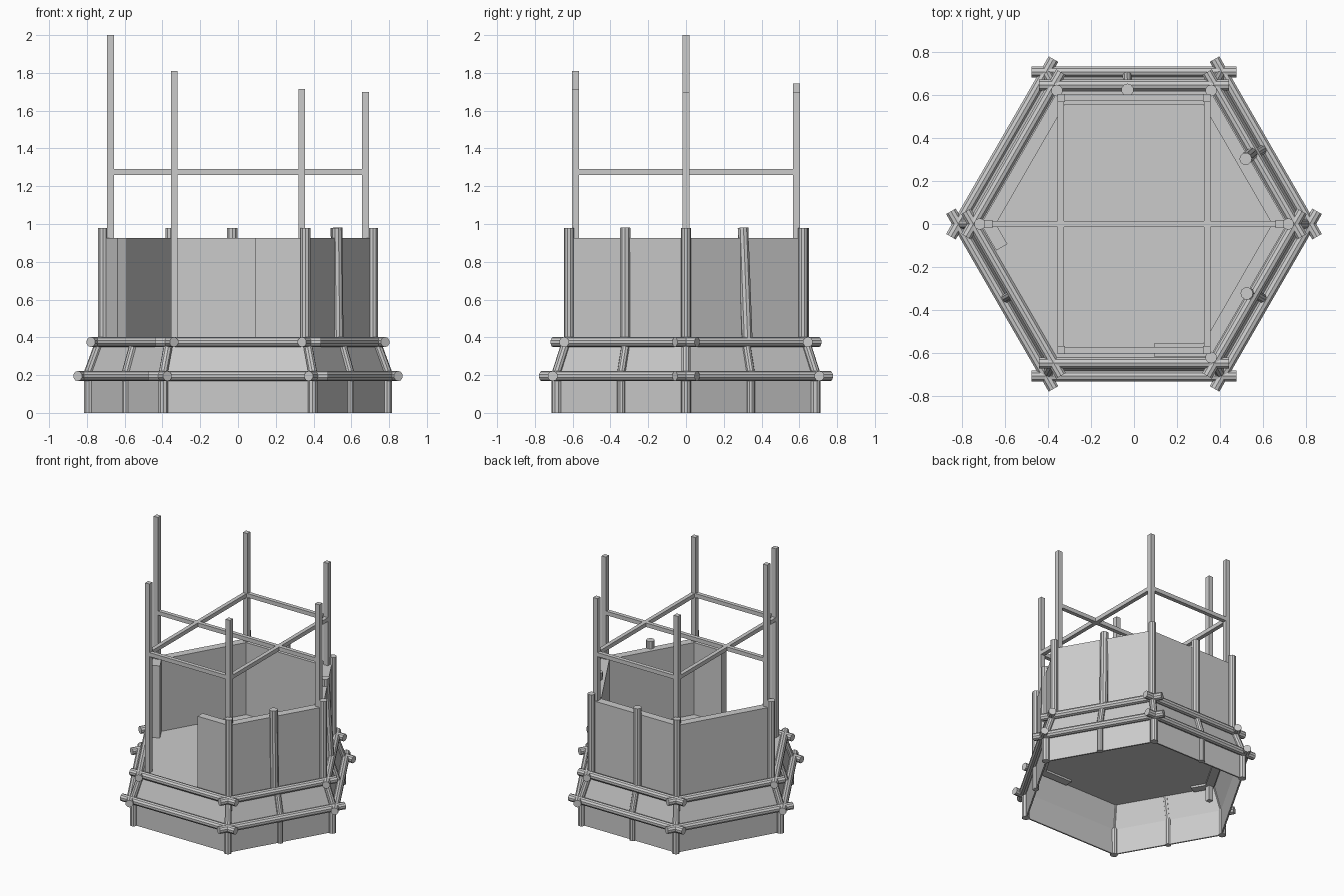
import bpy, bmesh, math
from mathutils import Vector

if "Cube" in bpy.data.objects:
    bpy.data.objects.remove(bpy.data.objects["Cube"])


def corner(k, r, z=0.0):
    a = math.radians(60 * k)
    return Vector((r * math.cos(a), r * math.sin(a), z))


def on_side(k, r, t=0.5, z=0.0):
    return corner(k, r, z).lerp(corner(k + 1, r, z), t)


def finish(name, bm):
    bmesh.ops.recalc_face_normals(bm, faces=bm.faces)
    me = bpy.data.meshes.new(name)
    bm.to_mesh(me)
    bm.free()
    ob = bpy.data.objects.new(name, me)
    bpy.context.collection.objects.link(ob)
    return ob


def log(name, a, b, r=0.027, sides=10):
    a, b = Vector(a), Vector(b)
    d = b - a
    bm = bmesh.new()
    bmesh.ops.create_cone(bm, cap_ends=True, segments=sides, radius1=r, radius2=r, depth=d.length)
    bm.transform(d.to_track_quat('Z', 'Y').to_matrix().to_4x4())
    bmesh.ops.translate(bm, vec=(a + b) / 2, verts=bm.verts)
    return finish(name, bm)


def box(name, lo, hi):
    lo, hi = Vector(lo), Vector(hi)
    bm = bmesh.new()
    bmesh.ops.create_cube(bm, size=1)
    bmesh.ops.scale(bm, vec=hi - lo, verts=bm.verts)
    bmesh.ops.translate(bm, vec=(lo + hi) / 2, verts=bm.verts)
    return finish(name, bm)


def prism(name, pts, z0, z1):
    bm = bmesh.new()
    f = bm.faces.new([bm.verts.new((p.x, p.y, z0)) for p in pts])
    ext = bmesh.ops.extrude_face_region(bm, geom=[f])
    top = [v for v in ext['geom'] if isinstance(v, bmesh.types.BMVert)]
    bmesh.ops.translate(bm, vec=(0, 0, z1 - z0), verts=top)
    return finish(name, bm)


# Hexagonal base skirt: upright band, then a sloping band
bm = bmesh.new()
rings = [[bm.verts.new(corner(k, r, z)) for k in range(6)]
         for r, z in ((0.79, 0), (0.79, 0.195), (0.725, 0.375))]
for lo, hi in zip(rings, rings[1:]):
    for k in range(6):
        n = (k + 1) % 6
        bm.faces.new((lo[k], lo[n], hi[n], hi[k]))
skirt = finish("base_skirt", bm)
mod = skirt.modifiers.new("thickness", 'SOLIDIFY')
mod.thickness = 0.012

# Floor
prism("floor", [corner(k, 0.725) for k in range(6)], 0.355, 0.38)

# Parapet walls, with an opening at the front left
spans = {0: (0, 1), 1: (0, 1), 2: (0, 1), 3: (0, 0.2), 4: (0.63, 1), 5: (0, 1)}
R_OUT, THICK = 0.71, 0.06
for k, (t0, t1) in spans.items():
    a, b = on_side(k, R_OUT, t0), on_side(k, R_OUT, t1)
    along = (corner(k + 1, 1) - corner(k, 1)).normalized()
    inward = -on_side(k, 1).normalized() * THICK
    miter = THICK * math.tan(math.radians(30))
    ai = a + inward + along * (miter if t0 == 0 else 0)
    bi = b + inward - along * (miter if t1 == 1 else 0)
    prism(f"parapet_wall_{k}", [a, b, bi, ai], 0.34, 0.925)

# Horizontal log rails crossing at the corners
for name, r, z in (("lower_rail", 0.815, 0.195), ("upper_rail", 0.745, 0.375)):
    for k in range(6):
        a, b = corner(k, r, z), corner(k + 1, r, z)
        d = (b - a).normalized() * 0.068
        log(f"{name}_{k}", a - d, b + d)

# Corner posts in three stages; the opening has no upper post
for k in range(6):
    log(f"base_post_{k}", corner(k, 0.79, 0), corner(k, 0.79, 0.2))
    log(f"slope_post_{k}", corner(k, 0.80, 0.19), corner(k, 0.73, 0.38), 0.024)
    if k != 4:
        log(f"parapet_post_{k}", corner(k, 0.715, 0.36), corner(k, 0.715, 0.98))

# Posts at the middle of some sides
for k in (0, 1, 3, 5):
    t = 0.54 if k == 1 else 0.5
    log(f"base_mid_post_{k}", on_side(k, 0.79, t, 0), on_side(k, 0.79, t, 0.2), 0.022)
    log(f"slope_mid_post_{k}", on_side(k, 0.80, t, 0.19), on_side(k, 0.73, t, 0.38), 0.022)
log("back_mid_post", (-0.03, 0.622, 0.36), (-0.03, 0.622, 0.98), 0.029)
log("right_front_mid_post", (0.53, -0.322, 0.36), (0.523, -0.322, 0.98), 0.029)
log("right_back_mid_post", (0.545, 0.325, 0.36), (0.518, 0.302, 0.98), 0.029)

# Tall square roof posts of uneven height
W = 0.018
posts = [(-0.675, 0, 0.23, 2.0), (0.675, 0, 0.36, 1.70),
         (-0.337, -0.585, 0.36, 1.81), (0.337, -0.585, 0.36, 1.715),
         (-0.337, 0.585, 0.36, 1.745), (0.337, 0.585, 0.36, 1.70)]
for i, (x, y, z0, z1) in enumerate(posts):
    box(f"roof_post_{i}", (x - W, y - W, z0), (x + W, y + W, z1))

# Tie beams between the roof posts
Z0, Z1, B = 1.26, 1.29, 0.015
for s, side in ((-1, "left"), (1, "right")):
    x = s * 0.34
    box(f"{side}_tie_beam", (x - B, -0.585, Z0), (x + B, 0.585, Z1))
for y, half, side in ((-0.585, 0.337, "front"), (0, 0.675, "middle"), (0.585, 0.337, "back")):
    box(f"{side}_tie_beam", (-half, y - B, Z0), (half, y + B, Z1))
